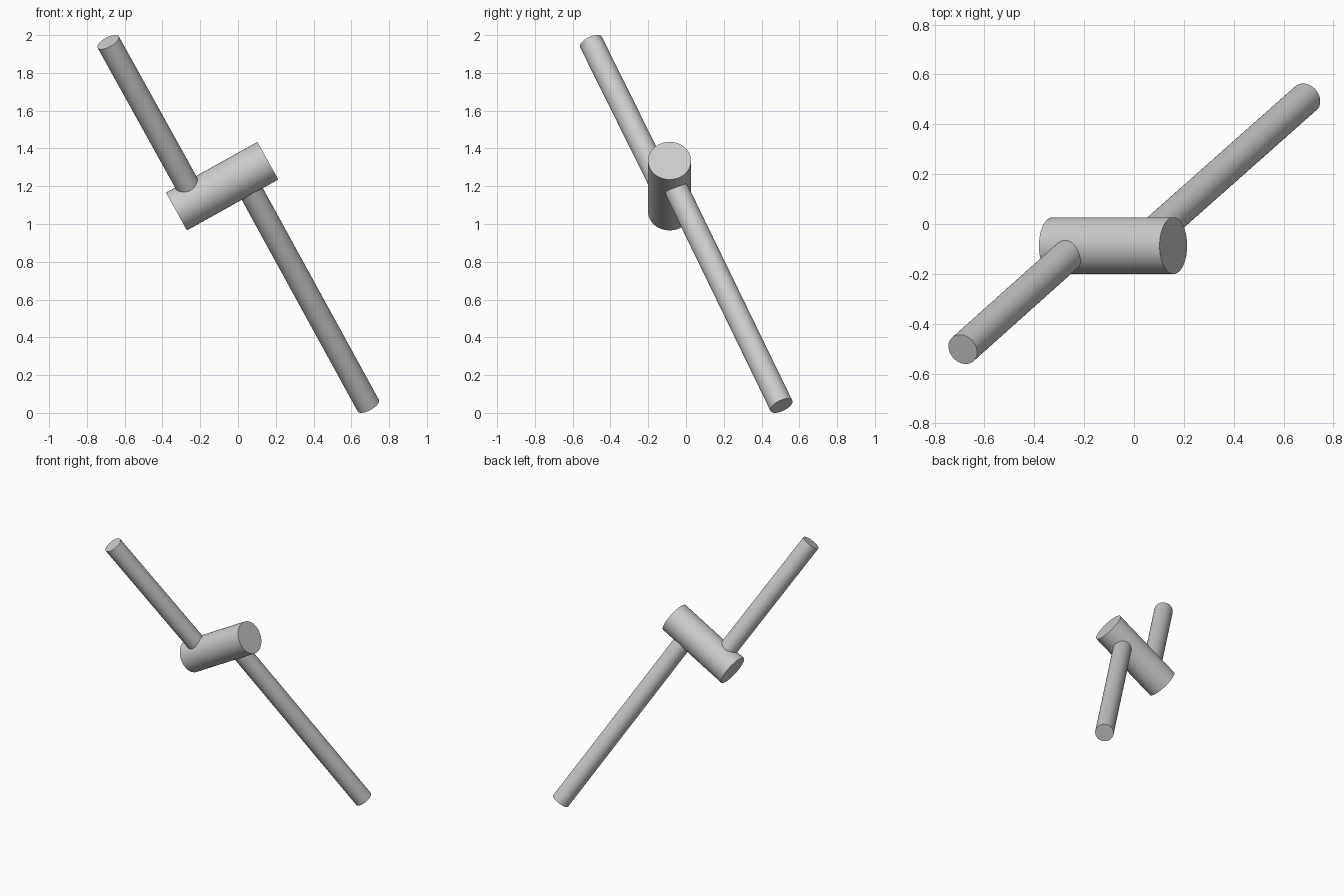
import bpy
from mathutils import Vector

cube = bpy.data.objects.get("Cube")
if cube:
    bpy.data.objects.remove(cube, do_unlink=True)

# Single grey finish
grey = bpy.data.materials.new("plain_grey")
grey.use_nodes = True
colour = (0.6, 0.6, 0.6, 1)
grey.diffuse_color = colour
grey.node_tree.nodes["Principled BSDF"].inputs["Base Color"].default_value = colour


def rod(name, start, end, radius):
    """Smooth capped cylinder running between two points."""
    start, end = Vector(start), Vector(end)
    axis = end - start
    bpy.ops.mesh.primitive_cylinder_add(
        vertices=64, radius=radius, depth=axis.length, location=(start + end) / 2,
        rotation=axis.to_track_quat("Z", "Y").to_euler())
    obj = bpy.context.object
    obj.name = name
    obj.data.materials.append(grey)
    bpy.ops.object.shade_smooth_by_angle()
    return obj


# Thick hub, tilted in the front plane
rod("hub", (-0.326, -0.087, 1.066), (0.158, -0.087, 1.335), 0.114)

# Thin parallel arms leaving opposite sides of the hub
rod("upper_arm", (-0.222, -0.087, 1.124), (-0.687, -0.503, 1.963), 0.064)
rod("lower_arm", (0.022, -0.087, 1.257), (0.69, 0.505, 0.038), 0.064)
